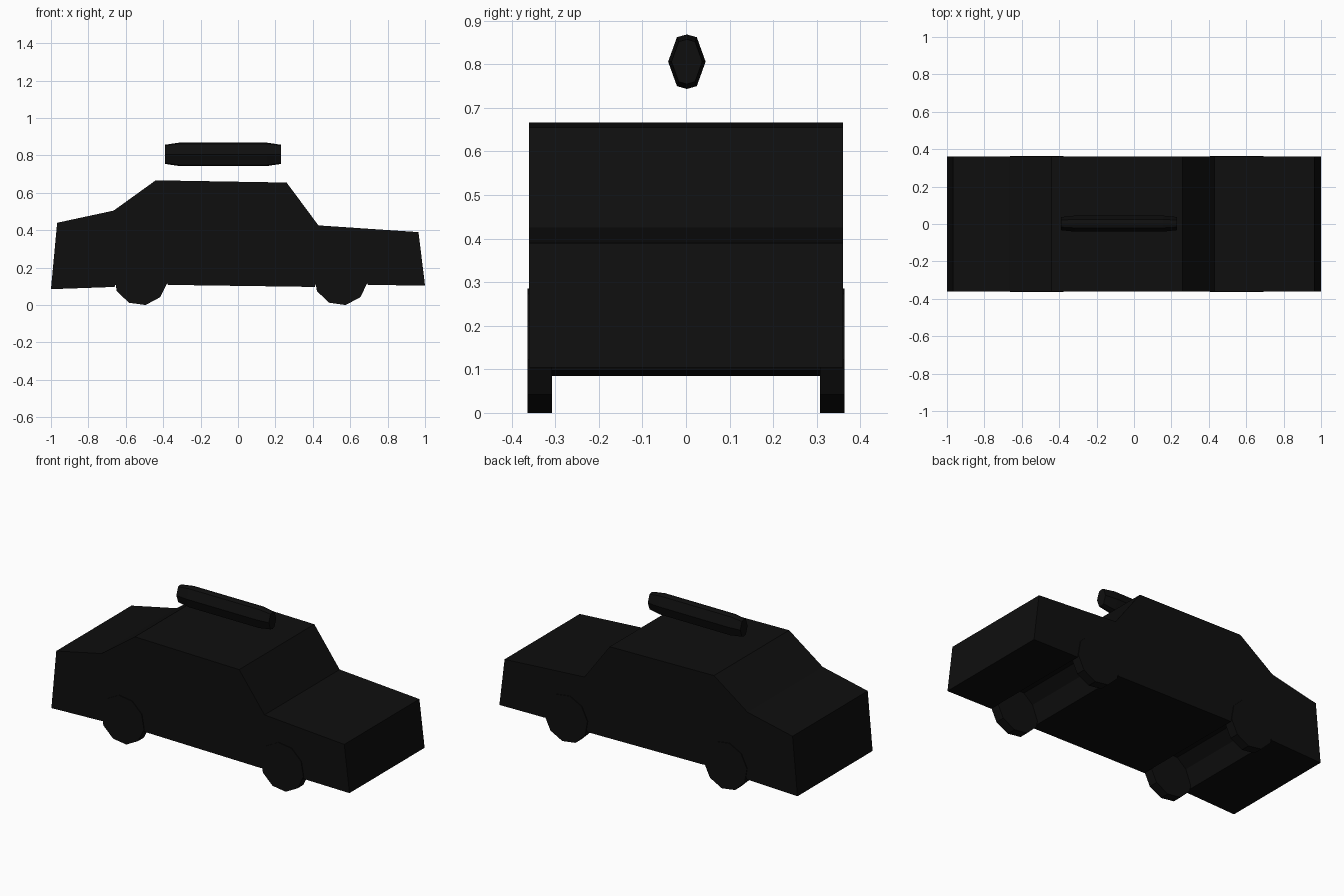
import bpy, bmesh, math

if "Cube" in bpy.data.objects:
    bpy.data.objects.remove(bpy.data.objects["Cube"])

black = bpy.data.materials.new("matte black")
black.diffuse_color = (0.0045, 0.0045, 0.0045, 1)
black.use_nodes = True
black.node_tree.nodes["Principled BSDF"].inputs["Base Color"].default_value = black.diffuse_color


def loft(name, rings):
    """Skin a list of equal-length closed rings and cap both ends."""
    bm = bmesh.new()
    vs = [[bm.verts.new(p) for p in r] for r in rings]
    n = len(vs[0])
    for a, b in zip(vs, vs[1:]):
        for i in range(n):
            j = (i + 1) % n
            bm.faces.new((a[i], a[j], b[j], b[i]))
    bm.faces.new(vs[0])
    bm.faces.new(vs[-1])
    bmesh.ops.recalc_face_normals(bm, faces=bm.faces)
    me = bpy.data.meshes.new(name)
    bm.to_mesh(me)
    bm.free()
    me.materials.append(black)
    ob = bpy.data.objects.new(name, me)
    bpy.context.collection.objects.link(ob)
    return ob


def extrude_y(name, profile, y0, y1):
    return loft(name, [[(x, y, z) for x, z in profile] for y in (y0, y1)])


# Body: side profile with wheel channels cut right across the underside
arch = [(-0.14, 0.097), (-0.10, 0.20), (-0.04, 0.25), (0.04, 0.25),
        (0.10, 0.20), (0.145, 0.108)]
wheel_x = (-0.52, 0.55)
body = [(-1.0, 0.085)]
for cx in wheel_x:
    body += [(cx + x, z) for x, z in arch]
body += [(1.0, 0.104), (0.965, 0.39), (0.43, 0.426), (0.26, 0.655),
         (-0.44, 0.667), (-0.665, 0.505), (-0.967, 0.44)]
extrude_y("car_body", body, -0.36, 0.36)

# Wheels: ten-sided discs
R = 0.145
for cx, end in zip(wheel_x, ("rear", "front")):
    disc = [(cx + R * math.cos(math.radians(-80 + 36 * i)),
             0.143 + R * math.sin(math.radians(-80 + 36 * i))) for i in range(10)]
    for s, side in ((-1, "near"), (1, "far")):
        extrude_y(f"{end}_wheel_{side}", disc, s * 0.308, s * 0.364)

# Roof sign: eight-sided oval bar with tapered ends, floating above the roof
rings = []
for x, k in ((-0.39, 0.82), (-0.315, 1), (0.155, 1), (0.23, 0.82)):
    rings.append([(x, 0.002 + 0.043 * k * math.cos(math.pi * i / 4) * (0.75 if i % 2 else 1),
                   0.806 + 0.0625 * k * math.sin(math.pi * i / 4) * (1.27 if i % 2 else 1))
                  for i in range(8)])
loft("roof_sign", rings)
